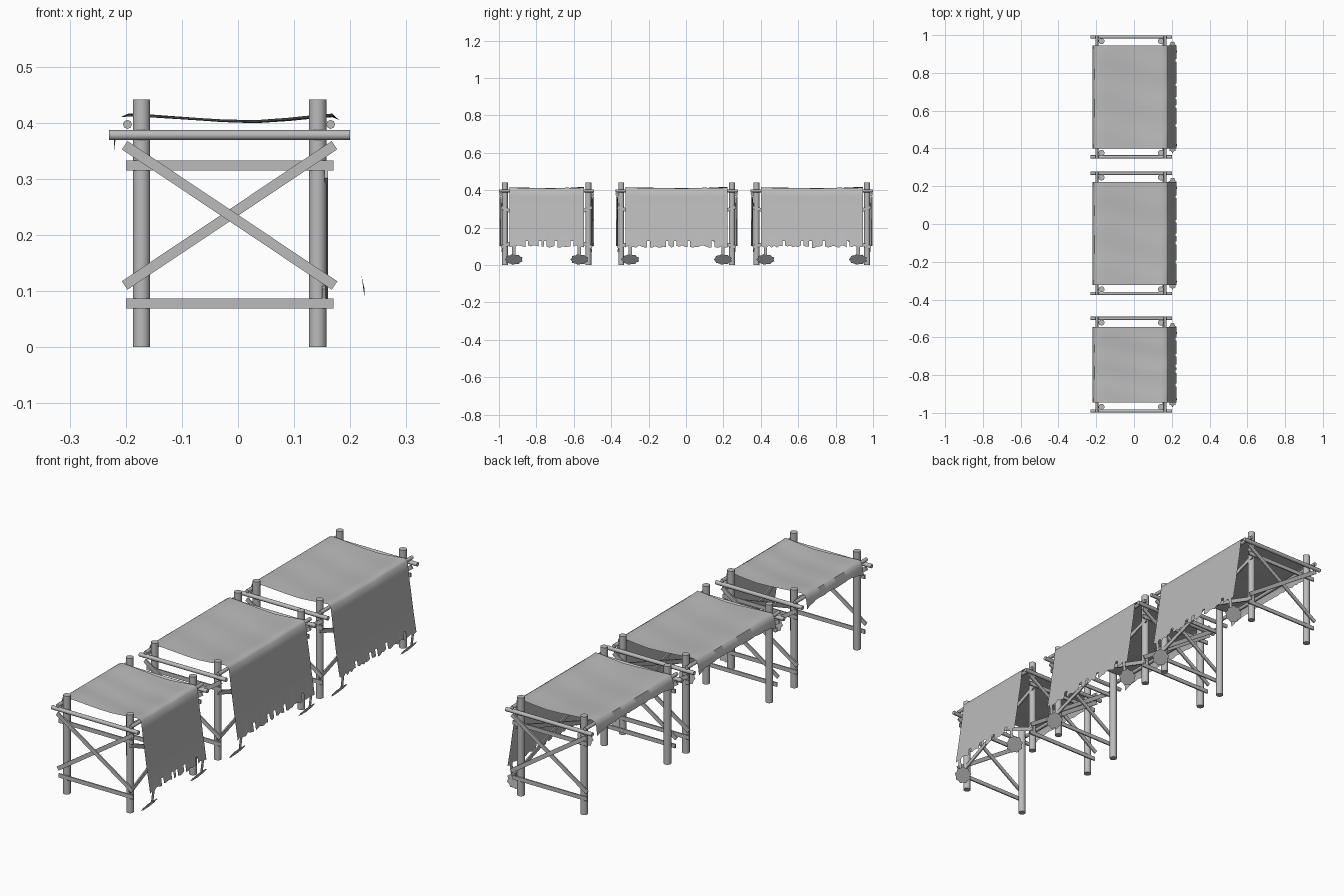
import bpy, bmesh, math, random
from mathutils import Vector, Matrix

random.seed(4)
if "Cube" in bpy.data.objects:
    bpy.data.objects.remove(bpy.data.objects["Cube"], do_unlink=True)

grey = bpy.data.materials.new("plain_grey")
grey.use_nodes = True
grey.diffuse_color = (0.5, 0.5, 0.5, 1)
grey.node_tree.nodes["Principled BSDF"].inputs["Base Color"].default_value = (0.5, 0.5, 0.5, 1)


def finish(name, bm, smooth=None):
    mesh = bpy.data.meshes.new(name)
    bm.to_mesh(mesh)
    bm.free()
    obj = bpy.data.objects.new(name, mesh)
    bpy.context.collection.objects.link(obj)
    mesh.materials.append(grey)
    if smooth:
        bpy.ops.object.select_all(action='DESELECT')
        obj.select_set(True)
        bpy.context.view_layer.objects.active = obj
        bpy.ops.object.shade_smooth_by_angle(angle=math.radians(smooth))
    return obj


def placed(p, q, axis, up):
    p, q = Vector(p), Vector(q)
    rot = (q - p).to_track_quat(axis, up).to_matrix().to_4x4()
    return Matrix.Translation((p + q) / 2) @ rot, (q - p).length


def pole(name, p, q, radius, sides=16):
    mat, length = placed(p, q, 'Z', 'Y')
    bm = bmesh.new()
    bmesh.ops.create_cone(bm, cap_ends=True, segments=sides, radius1=radius,
                          radius2=radius, depth=length, matrix=mat)
    finish(name, bm, 50)


def board(name, p, q, width=0.018, thick=0.006):
    mat, length = placed(p, q, 'X', 'Z')
    bm = bmesh.new()
    bmesh.ops.create_cube(bm, size=1, matrix=mat @ Matrix.Diagonal((length, thick, width, 1)))
    finish(name, bm)


# Cloth cross-section: short flap, sagging top, long drape
PROFILE = [(-0.221, 0.365), (-0.216, 0.39), (-0.209, 0.41), (-0.195, 0.416),
           (-0.15, 0.414), (-0.09, 0.41), (-0.03, 0.406), (0.03, 0.404),
           (0.09, 0.408), (0.14, 0.413), (0.168, 0.415), (0.18, 0.405),
           (0.185, 0.37), (0.191, 0.32), (0.2, 0.26), (0.21, 0.19),
           (0.22, 0.128), (0.225, 0.1)]


def cloth(name, y0, y1):
    bm = bmesh.new()
    cols = round((y1 - y0) * 70)
    rows = []
    for k, (x, z) in enumerate(PROFILE):
        row = []
        for i in range(cols + 1):
            t = i / cols
            y = y0 + (y1 - y0) * t
            dz = 0
            if k == len(PROFILE) - 1:      # ragged lower hem
                dz = random.uniform(-0.008, 0.006)
            elif k == 0:                   # flap hangs lower at its corners
                dz = 0.006 - 0.02 * abs(2 * t - 1) ** 6 + random.uniform(-0.003, 0.003)
            elif 2 < k < 11:               # gentle dip and wrinkles
                dz = -0.004 * math.sin(math.pi * t) + 0.0012 * math.sin(17 * t + 9 * x)
            row.append(bm.verts.new((x, y, z + dz)))
        rows.append(row)
    notches = {round(cols * f) for f in (0.22, 0.4, 0.47, 0.6, 0.83)}
    for k in range(len(rows) - 1):
        for i in range(cols):
            if k == len(rows) - 2 and i in notches:
                continue
            bm.faces.new((rows[k][i], rows[k + 1][i], rows[k + 1][i + 1], rows[k][i + 1]))
    finish(name, bm, 60)


def hanging_scrap(name, y):
    # Tilted flat tatter with a narrow strip joining it to the hem
    bm = bmesh.new()
    n = 18
    ring = []
    for i in range(n):
        a = math.tau * i / n
        r = 1.0 if i % 2 else 0.85
        ring.append(bm.verts.new((0.204 + 0.024 * r * math.sin(a), y + 0.05 * r * math.cos(a),
                                  0.03 + 0.029 * r * math.sin(a))))
    bm.faces.new(ring)
    strip = [(0.225, 0.105), (0.218, 0.046)]
    w = 0.009
    bm.faces.new([bm.verts.new((x, y + s * w, z)) for (x, z), s in
                  zip((strip[0], strip[0], strip[1], strip[1]), (-1, 1, 1, -1))])
    finish(name, bm)


def stall(tag, y0, y1):
    for end, yb, out in (("front", y0, -1), ("back", y1, 1)):
        n = f"{tag}_{end}"
        yp = yb - out * 0.022
        # Posts and round crossbeam
        for side, x in (("right", -0.172), ("left", 0.142)):
            pole(f"{n}_{side}_post", (x, yp, 0), (x, yp, 0.441), 0.0155, 20)
        pole(f"{n}_crossbeam", (-0.23, yb, 0.378), (0.2, yb, 0.378), 0.009, 12)
        # Boards and diagonal braces on the outer face
        ys = yp + out * 0.016
        for part, z in (("upper", 0.324), ("lower", 0.078)):
            board(f"{n}_{part}_board", (-0.2, ys, z), (0.17, ys, z))
        for part, za, zb, off in (("falling", 0.36, 0.11, 0.01), ("rising", 0.11, 0.36, 0.005)):
            board(f"{n}_{part}_brace", (-0.202, ys + out * off, za), (0.172, ys + out * off, zb))
    # Long rails carrying the cloth
    for side, x in (("right", -0.197), ("left", 0.165)):
        pole(f"{tag}_{side}_rail", (x, y0 - 0.009, 0.397), (x, y1 + 0.009, 0.397), 0.008, 8)
    # Crossed braces behind the drape
    for part, za, zb, x in (("falling", 0.31, 0.095, 0.157), ("rising", 0.095, 0.31, 0.153)):
        board(f"{tag}_side_{part}_brace", (x, y0 + 0.002, za), (x, y1 - 0.002, zb))
    cloth(f"{tag}_cloth", y0 + 0.045, y1 - 0.045)
    for end, y in (("front", y0 + 0.07), ("back", y1 - 0.07)):
        hanging_scrap(f"{tag}_{end}_scrap", y)


for tag, y0, y1 in (("first_stall", -0.99, -0.5), ("middle_stall", -0.368, 0.268),
                    ("last_stall", 0.355, 0.99)):
    stall(tag, y0, y1)
